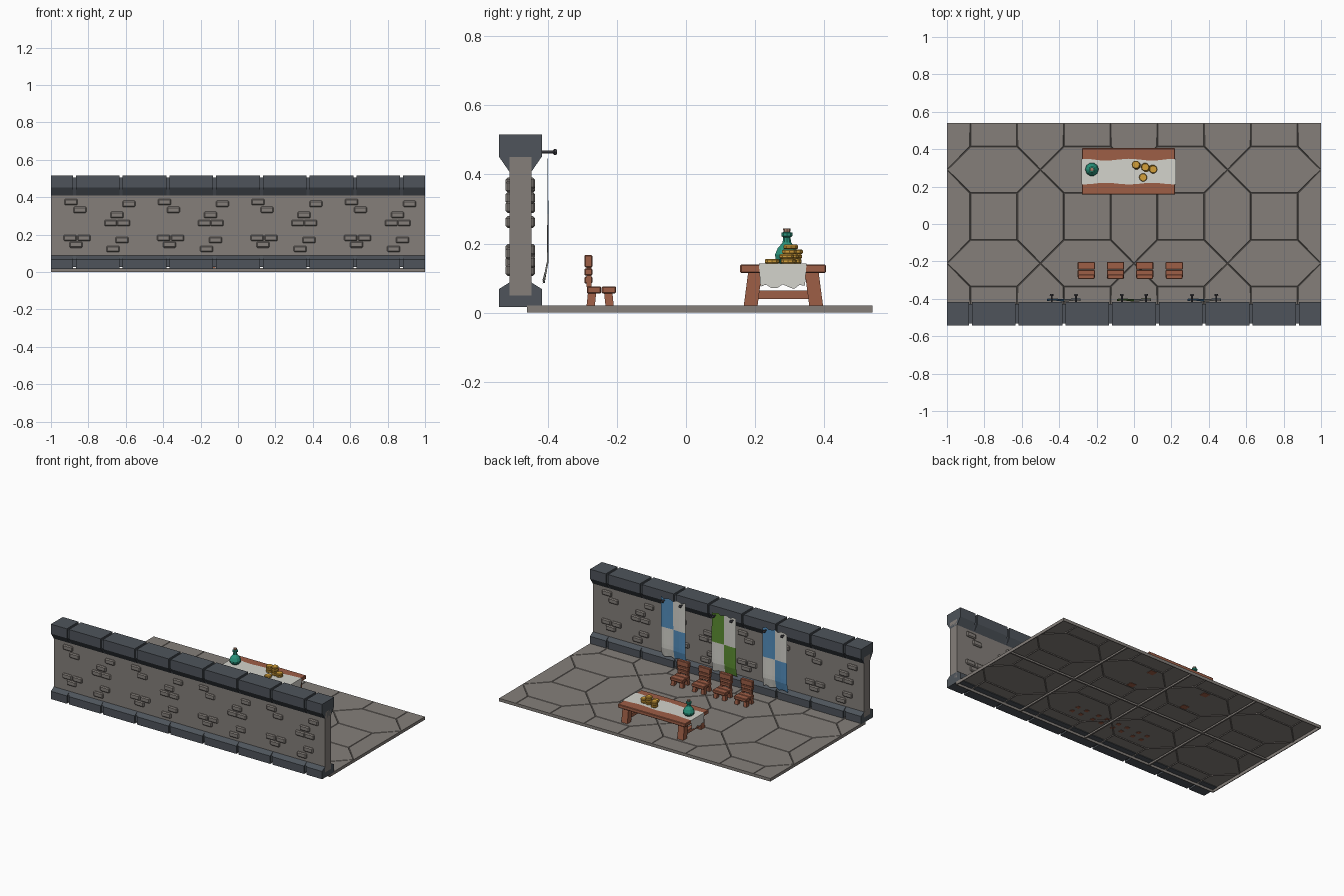
import bpy, bmesh, math
from mathutils import Matrix, Vector

if "Cube" in bpy.data.objects:
    bpy.data.objects.remove(bpy.data.objects["Cube"])


def mat(name, r, g, b):
    m = bpy.data.materials.new(name)
    lin = lambda c: (c / 255 / 12.92) if c < 11 else ((c / 255 + 0.055) / 1.055) ** 2.4
    m.diffuse_color = (lin(r), lin(g), lin(b), 1)
    m.use_nodes = True
    m.node_tree.nodes["Principled BSDF"].inputs["Base Color"].default_value = m.diffuse_color
    return m


STONE = mat("grey stone", 133, 127, 122)
SLATE = mat("dark slate", 78, 84, 91)
WOOD = mat("red brown wood", 158, 94, 70)
CLOTH = mat("off white cloth", 212, 211, 204)
BLUE = mat("blue cloth", 84, 143, 190)
GREEN = mat("green cloth", 92, 142, 50)
TEAL = mat("teal glass", 42, 148, 124)
GOLD = mat("gold", 212, 160, 58)
IRON = mat("dark iron", 70, 70, 76)
CORK = mat("pale cork", 170, 130, 110)


def finish(name, bm, *mats, fix=True):
    if fix:
        bmesh.ops.recalc_face_normals(bm, faces=bm.faces)
    me = bpy.data.meshes.new(name)
    bm.to_mesh(me)
    bm.free()
    for m in mats:
        me.materials.append(m)
    ob = bpy.data.objects.new(name, me)
    bpy.context.collection.objects.link(ob)
    return ob


def box(bm, x0, x1, y0, y1, z0, z1, bevel=0.0, skew=(0, 0)):
    """Box between limits; skew shifts the bottom in x and y."""
    r = bmesh.ops.create_cube(bm, size=1)
    for v in r["verts"]:
        low = v.co.z < 0
        v.co = Vector((x0 + (v.co.x + .5) * (x1 - x0) + skew[0] * low,
                       y0 + (v.co.y + .5) * (y1 - y0) + skew[1] * low,
                       z0 + (v.co.z + .5) * (z1 - z0)))
    if bevel:
        edges = {e for v in r["verts"] for e in v.link_edges}
        bmesh.ops.bevel(bm, geom=list(edges), offset=bevel, segments=1, affect='EDGES')


def prism(bm, profile, x0, x1):
    """Extrude a (y, z) profile along x."""
    f = bm.faces.new([bm.verts.new((x0, y, z)) for y, z in profile])
    r = bmesh.ops.extrude_face_region(bm, geom=[f])
    for v in r["geom"]:
        if isinstance(v, bmesh.types.BMVert):
            v.co.x = x1


def lathe(bm, profile, cx, cy, n):
    """Revolve (radius, z) rings about a vertical axis."""
    rings = [[bm.verts.new((cx + r * math.cos(2 * math.pi * i / n),
                            cy + r * math.sin(2 * math.pi * i / n), z)) for i in range(n)]
             for r, z in profile]
    for a, b in zip(rings, rings[1:]):
        for i in range(n):
            bm.faces.new((a[i], a[(i + 1) % n], b[(i + 1) % n], b[i]))
    bm.faces.new(rings[0])
    bm.faces.new(rings[-1])


# Floor paving: interlocking hexagons and squares with bevelled joints, open underneath
Y0, Y1 = -0.46, 0.54
bm = bmesh.new()


def cell(cx, cy, pts):
    out = []
    for x, y in pts:
        p = (max(-1, min(1, cx + x)), max(Y0, min(Y1, cy + y)))
        if p not in out:
            out.append(p)
    bm.faces.new([bm.verts.new((*p, 0.015)) for p in out])


q, h = 0.125, 0.25
for i in range(4):
    cx = -0.75 + 0.5 * i
    for j in range(2):
        cell(cx, Y0 + 0.25 + 0.5 * j, [(-h, 0), (-q, -q), (q, -q), (h, 0), (q, q), (-q, q)])
    for j in range(3):
        cell(cx, Y0 + 0.5 * j, [(-q, -q), (q, -q), (q, q), (-q, q)])
for i in range(5):
    for j in range(3):
        cell(-1 + 0.5 * i, Y0 + 0.5 * j, [(0, -h), (q, -q), (q, q), (0, h), (-q, q), (-q, -q)])
for f in bm.faces:
    f.normal_update()
    if f.normal.z < 0:
        f.normal_flip()
bmesh.ops.inset_individual(bm, faces=bm.faces[:], thickness=0.004, depth=0.005)
finish("floor_paving", bm, STONE, fix=False)

# Rims round each floor tile
bm = bmesh.new()
t = 0.005
for i in range(5):
    x = -1 + 0.5 * i
    top = 0.02 if i in (0, 4) else 0.012
    box(bm, max(-1, x - t), min(1, x + t), Y0, Y1, 0, top)
for j in range(3):
    y = Y0 + 0.5 * j
    box(bm, -1, 1, max(Y0, y - t), min(Y1, y + t), 0, 0.012 if j == 1 else 0.02)
finish("floor_tile_rims", bm, STONE)

# Wall panel
WY = -0.4795
bm = bmesh.new()
box(bm, -1, 1, WY - .032, WY + .032, 0.05, 0.45)
finish("wall_panel", bm, STONE)


# Cap and base courses: separate blocks over a slightly recessed core
def course(name, z_out, z_mid, z_in):
    bm = bmesh.new()

    def profile(w, z):
        return [(WY - w, z), (WY + w, z), (WY + w, z_mid), (WY + .032, z_in),
                (WY - .032, z_in), (WY - w, z_mid)]
    inset = 0.01 if z_out > z_in else -0.01
    prism(bm, profile(0.052, z_out - inset), -0.99, 0.99)
    cuts = [-1.008] + [-0.875 + 0.25 * k for k in range(8)] + [1.008]
    for a, b in zip(cuts, cuts[1:]):
        prism(bm, profile(0.0625, z_out), a + .008, b - .008)
    finish(name, bm, SLATE)


course("wall_cap", 0.515, 0.452, 0.408)
course("wall_base", 0.016, 0.068, 0.087)

# Raised bricks, repeated every half unit and turned round for the rear face
bricks = [(.107, .374), (.155, .332), (.417, .364), (.353, .305), (.32, .262), (.388, .262),
          (.102, .182), (.177, .182), (.134, .146), (.38, .171), (.332, .123)]
bm = bmesh.new()
for i in range(4):
    for bx, bz in bricks:
        x = -1 + 0.5 * i + bx
        for s in (1, -1):
            y = WY - s * .031
            box(bm, s * x - .035, s * x + .035, y - .0115, y + .0115, bz - .017, bz + .017, .006)
finish("raised_bricks", bm, STONE)

# Banners with a two by two checker, curling at the foot, hung on iron pegs
for cx, colour in ((-.375, BLUE), (0, GREEN), (.375, BLUE)):
    bm = bmesh.new()
    nx, nz = 8, 14
    grid = []
    for k in range(nz + 1):
        row = []
        for i in range(nx + 1):
            u, w = i / nx, k / nz
            z = 0.48 - 0.39 * w
            if k in (0, nz):
                z += 0.007 * math.sin(i * 2.3 + cx * 5)
            y = -0.4 + 0.003 * math.sin(u * 9) * w - 0.012 * max(0, (w - .85) / .15)
            row.append(bm.verts.new((cx - .09 + .18 * u, y, z)))
        grid.append(row)
    for k in range(nz):
        for i in range(nx):
            f = bm.faces.new((grid[k][i], grid[k][i + 1], grid[k + 1][i + 1], grid[k + 1][i]))
            f.material_index = int((i >= nx // 2) == (k < nz // 2))
            f.normal_update()
            if f.normal.y < 0:
                f.normal_flip()
    finish("banner", bm, CLOTH, colour, fix=False)
    bm = bmesh.new()
    for s in (-1, 1):
        lathe(bm, [(.005, -.045), (.005, 0), (.011, .004), (.008, .012)], 0, 0, 6)
        new = bm.verts[-24:]
        bmesh.ops.transform(bm, verts=new, matrix=Matrix.Translation((cx + s * .065, -.385, .465))
                            @ Matrix.Rotation(-math.pi / 2, 4, 'X'))
    finish("banner_pegs", bm, IRON)

# Table: three planks on two splayed trestles
bm = bmesh.new()
for k in range(3):
    y = 0.157 + 0.083 * k
    box(bm, -.278, .22, y, y + .082, .115, .139, .003)
finish("table_top", bm, WOOD)
bm = bmesh.new()
for x in (-.235, .177):
    for s in (-1, 1):
        y = .282 + s * .082
        box(bm, x - .022, x + .022, y - .02, y + .02, .018, .117, 0, (0, s * .013))
    box(bm, x - .013, x + .013, .205, .359, .04, .064)
finish("table_legs", bm, WOOD)

# Table runner, hanging over both ends
bm = bmesh.new()
path = [(-.282, .075), (-.282, .142)] + [(-.282 + .0506 * k, .142) for k in range(1, 10)] \
    + [(.224, .142), (.224, .075)]
rows = []
for k, (x, z) in enumerate(path):
    half = 0.064 + 0.005 * math.sin(k * 1.3)
    rows.append([bm.verts.new((x, .28 + half * (i / 4 - 1),
                               z + (.007 * math.sin(i * 1.9) if z < .1 else 0))) for i in range(9)])
for a, b in zip(rows, rows[1:]):
    for i in range(8):
        bm.faces.new((a[i], b[i], b[i + 1], a[i + 1]))
ob = finish("table_runner", bm, CLOTH, fix=False)

# Flask and its stopper
bm = bmesh.new()
lathe(bm, [(.022, .142), (.034, .153), (.036, .168), (.028, .186), (.013, .203), (.011, .218),
           (.017, .222), (.017, .231), (.01, .233)], -.225, .292, 10)
finish("flask", bm, TEAL)
bm = bmesh.new()
lathe(bm, [(.009, .228), (.011, .244)], -.225, .292, 8)
finish("flask_stopper", bm, CORK)

# Stacks of coins
bm = bmesh.new()
for x, y, count in ((.012, .315, 3), (.062, .302, 4), (.102, .293, 2), (.046, .252, 1)):
    for k in range(count):
        z = .142 + .0138 * k
        d = .003 * math.sin(k * 2.5 + x * 40)
        lathe(bm, [(.019, z), (.022, z + .003), (.022, z + .010), (.019, z + .0133)], x + d, y - d, 10)
finish("coin_stacks", bm, GOLD)

# Row of four chairs facing the table
for cx in (-.255, -.099, .057, .215):
    bm = bmesh.new()
    for k in range(2):
        box(bm, cx - .046, cx + .046, -.287 + .043 * k, -.246 + .043 * k, .055, .076, .003)
    finish("chair_seat", bm, WOOD)
    bm = bmesh.new()
    for sx in (-1, 1):
        for y in (-.272, -.225):
            box(bm, cx + sx * .03 - .012, cx + sx * .03 + .012, y - .012, y + .012, .018, .057,
                0, (sx * .003, .004 if y > -.25 else -.004))
    finish("chair_legs", bm, WOOD)
    bm = bmesh.new()
    for sx in (-1, 1):
        box(bm, cx + sx * .03 - .009, cx + sx * .03 + .009, -.288, -.274, .074, .16)
    for z0, z1, w in ((.084, .104, .036), (.107, .128, .042), (.131, .167, .044)):
        box(bm, cx - w, cx + w, -.294, -.271, z0, z1, .003)
    finish("chair_back", bm, WOOD)
